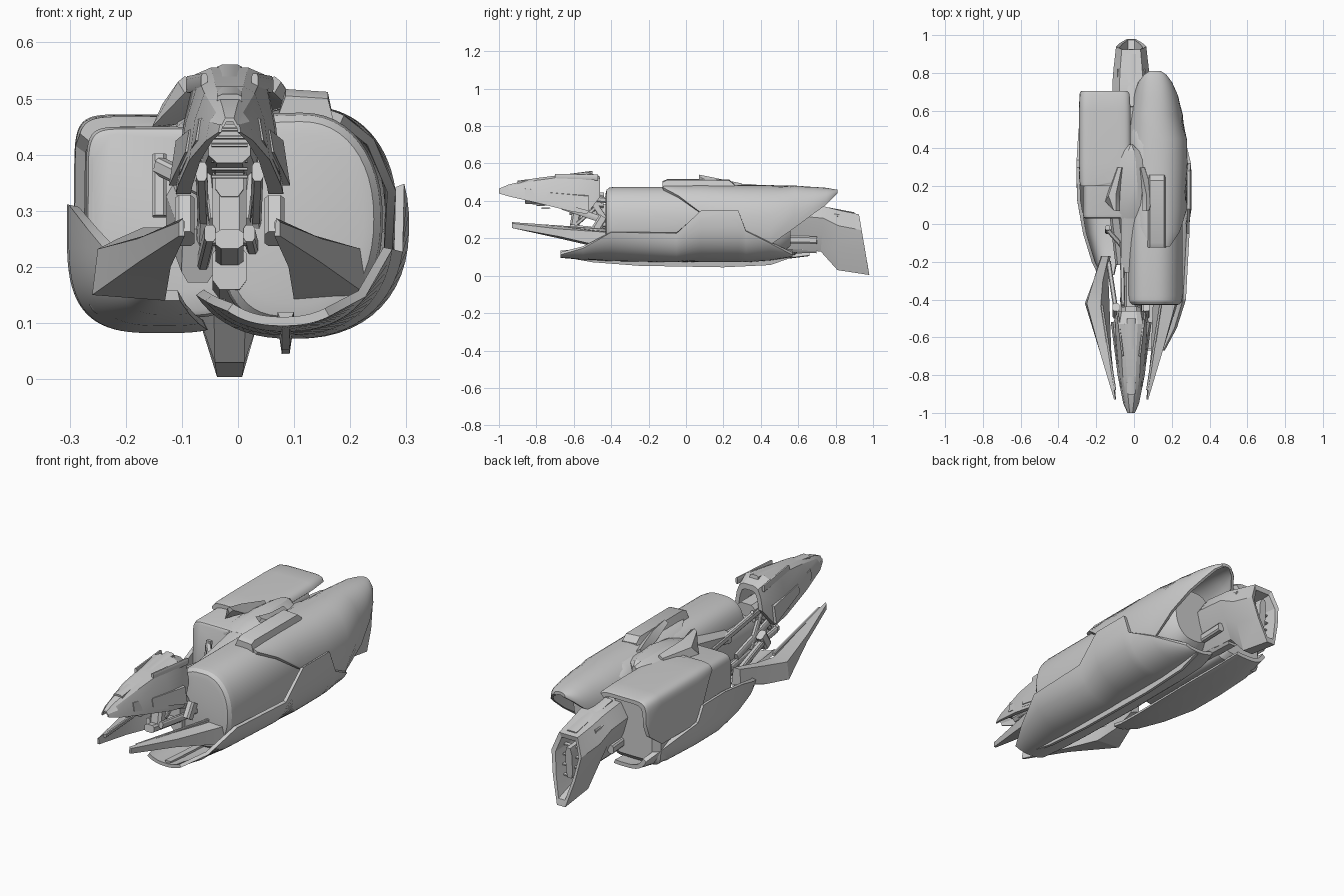
import bpy, bmesh, math
from mathutils import Vector

CX = -0.015  # symmetry line of the nose, prongs and tail


def loft(name, rings, caps=True, angle=30):
    """Skin a series of closed rings of 3D points."""
    bm = bmesh.new()
    vs = [[bm.verts.new(p) for p in r] for r in rings]
    n = len(rings[0])
    for a, b in zip(vs, vs[1:]):
        for i in range(n):
            j = (i + 1) % n
            bm.faces.new((a[i], a[j], b[j], b[i]))
    if caps:
        bm.faces.new(vs[0][::-1])
        bm.faces.new(vs[-1])
    bmesh.ops.recalc_face_normals(bm, faces=bm.faces[:])
    me = bpy.data.meshes.new(name)
    bm.to_mesh(me)
    bm.free()
    ob = bpy.data.objects.new(name, me)
    bpy.context.collection.objects.link(ob)
    bpy.ops.object.select_all(action='DESELECT')
    ob.select_set(True)
    bpy.context.view_layer.objects.active = ob
    bpy.ops.object.shade_smooth_by_angle(angle=math.radians(angle))
    return ob


def curve_pt(cx, cz, rx, rz, deg, n):
    c, s = math.cos(math.radians(deg)), math.sin(math.radians(deg))
    return (cx + rx * math.copysign(abs(c) ** (2 / n), c),
            cz + rz * math.copysign(abs(s) ** (2 / n), s))


def shell(name, rows, n=2.3, t=0.018, steps=24):
    """Thin curved cowling; rows are y, cx, cz, rx, rz, start and end angle."""
    rings = []
    for y, cx, cz, rx, rz, a0, a1 in rows:
        angs = [a0 + (a1 - a0) * i / steps for i in range(steps + 1)]
        out = [curve_pt(cx, cz, rx, rz, a, n) for a in angs]
        inn = [curve_pt(cx, cz, rx - t, rz - t, a, n) for a in reversed(angs)]
        rings.append([(x, y, z) for x, z in out + inn])
    return loft(name, rings)


def tube(name, rows, n=3, n_left=None, steps=48):
    """Solid rounded body; the left half may be squarer than the right."""
    def pt(row, a):
        return curve_pt(*row[1:], a, (n_left or n) if 90 < a < 270 else n)
    rings = []
    for row in rows:
        pts = [pt(row, 360 * i / steps) for i in range(steps)]
        rings.append([(x, row[0], z) for x, z in pts])
    return loft(name, rings)


def bar(name, p, q, w, h, taper=1.0):
    """Chamfered beam between two points."""
    p, q = Vector(p), Vector(q)
    d = (q - p).normalized()
    side = d.cross(Vector((0, 0, 1)))
    side = side.normalized() if side.length > 0.01 else Vector((1, 0, 0))
    up = side.cross(d)
    prof = [(1, .6), (.6, 1), (-.6, 1), (-1, .6), (-1, -.6), (-.6, -1), (.6, -1), (1, -.6)]
    return loft(name, [[c + side * a * w / 2 * k + up * b * h / 2 * k for a, b in prof]
                       for c, k in ((p, 1), (q, taper))])


# right tank with rounded ends
tube("right_tank", [(-.43, .112, .285, .112, .152), (-.425, .112, .285, .13, .174),
                    (-.41, .112, .285, .142, .186), (-.38, .112, .285, .146, .19),
                    (.42, .112, .285, .146, .19), (.5, .112, .285, .135, .175),
                    (.56, .112, .29, .10, .13)], n=2.2, n_left=3.2)

# right cowlings
shell("right_lower_cowling", [
    (-.67, .08, .26, .16, .165, -125, -62), (-.55, .085, .265, .175, .18, -135, -38),
    (-.4, .09, .27, .187, .192, -140, -9), (-.05, .095, .275, .202, .203, -145, -11),
    (.08, .1, .275, .205, .203, -145, 18), (.28, .1, .275, .205, .203, -145, 18),
    (.32, .1, .275, .203, .203, -145, -8), (.45, .095, .27, .196, .188, -140, -28),
    (.57, .09, .26, .165, .16, -120, -68)], t=.016)
shell("right_upper_cowling", [
    (-.12, .115, .285, .162, .2, 66, 96), (-.04, .115, .285, .165, .202, 42, 112),
    (.08, .116, .285, .168, .202, 12, 130), (.3, .118, .285, .166, .2, -22, 150),
    (.45, .12, .285, .16, .2, -34, 165), (.58, .118, .29, .14, .192, -8, 172),
    (.68, .115, .33, .118, .145, 0, 176), (.75, .112, .38, .09, .09, 0, 180),
    (.79, .112, .42, .06, .043, 0, 180), (.81, .112, .44, .03, .02, 0, 180)], t=.015)
# keel strip under the right cowling
loft("right_keel", [[(.07, y, zt), (.1, y, zt), (.092, y, zb), (.078, y, zb)]
                    for y, zt, zb in ((-.66, .12, .1), (-.5, .11, .072), (-.25, .1, .053),
                                      (.2, .1, .045), (.45, .11, .057), (.56, .12, .095))])
# top plate
loft("right_top_plate", [[(.068, y, .46), (.085, y, z), (.16, y, z - .005), (.172, y, .455)]
                         for y, z in ((-.125, .505), (-.1, .517), (.23, .515), (.26, .49))])

# left body: squared inner tank, upper and lower cowlings
tube("left_tank", [(.03, -.145, .28, .114, .157), (.035, -.145, .28, .122, .166),
                   (.05, -.145, .28, .126, .17), (.58, -.145, .28, .126, .17),
                   (.61, -.145, .28, .1, .14)], n=8)
shell("left_upper_cowling", [
    (.2, -.152, .3, .135, .168, 88, 150), (.23, -.152, .3, .139, .17, 55, 165),
    (.32, -.152, .3, .14, .172, 30, 182), (.6, -.152, .3, .14, .172, 30, 182),
    (.69, -.152, .3, .136, .17, 35, 180), (.705, -.152, .3, .128, .165, 45, 178)], n=7)
shell("left_lower_cowling", [
    (-.27, -.12, .26, .075, .12, 205, 275), (-.2, -.125, .265, .1, .15, 190, 282),
    (-.05, -.13, .27, .14, .175, 180, 285), (.13, -.135, .27, .167, .188, 175, 288),
    (.3, -.135, .27, .17, .188, 175, 288), (.34, -.135, .27, .169, .187, 183, 288),
    (.5, -.135, .27, .16, .185, 188, 288), (.66, -.13, .265, .13, .16, 212, 285)], n=3.2)

# nose cowl: inverted U that widens rearward
rings = []
for y, t, w, zt, zb in ((-1, .014, .02, .465, .44), (-.95, .024, .042, .487, .425),
                        (-.8, .045, .072, .522, .39), (-.62, .055, .092, .545, .345),
                        (-.53, .062, .096, .555, .33), (-.46, .05, .075, .53, .42)):
    zm = zb + (zt - zb) * .55
    half = [(w, zb), (w * .86, zm), (t, zt - .012), (t * .55, zt)]
    out = half + [(-x, z) for x, z in reversed(half)]
    inn = [(x * .72, zb + (z - zb) * .76) for x, z in reversed(out)]
    rings.append([(CX + x, y, z) for x, z in out + inn])
loft("nose_cowl", rings, angle=18)
bar("nose_ridge", (CX, -.9, .497), (CX, -.5, .55), .045, .022)
bar("nose_core", (CX, -.86, .42), (CX, -.44, .4), .075, .07, 1.3)
for i in range(7):
    bar("nose_grille", (CX - .032, -.9 + i * .025, .445 - i * .014),
        (CX + .032, -.9 + i * .025, .445 - i * .014), .05, .007)

# saddle fairing
loft("saddle_fairing", [[(CX - w, y, .42), (CX - w, y, zs), (CX - w * .35, y, zt),
                         (CX + w * .35, y, zt), (CX + w, y, zs), (CX + w, y, .42)]
                        for y, w, zs, zt in ((.03, .085, .43, .45), (.1, .095, .45, .475),
                                             (.22, .092, .46, .495), (.34, .068, .465, .49),
                                             (.39, .04, .465, .485), (.42, .01, .46, .47))],
     angle=20)
bar("saddle_seat", (CX, -.25, .36), (CX, .13, .44), .11, .06)

# parts repeated on both sides of the centre line
for s in (-1, 1):
    def m(x, y, z):
        return (CX + s * x, y, z)
    # front prong with its rail and joint
    loft("prong", [[m(.083, -.93, .287), m(.09, -.93, .28), m(.09, -.93, .255), m(.08, -.93, .255)],
                   [m(.12, -.68, .265), m(.165, -.68, .25), m(.16, -.68, .21), m(.105, -.68, .2)],
                   [m(.16, -.42, .235), m(.235, -.42, .232), m(.245, -.42, .15), m(.115, -.42, .14)],
                   [m(.15, -.3, .25), m(.2, -.3, .25), m(.2, -.3, .16), m(.12, -.3, .15)],
                   [m(.12, -.17, .27), m(.155, -.17, .27), m(.16, -.17, .2), m(.11, -.17, .18)]],
         angle=15)
    bar("prong_rail", m(.086, -.88, .275), m(.155, -.43, .243), .014, .016)
    bar("prong_joint", m(.08, -.48, .25), m(.08, -.44, .315), .035, .05)
    bar("prong_link", m(.08, -.46, .28), m(.12, -.2, .23), .025, .03)
    bar("fork_strut", m(.05, -.66, .37), m(.045, -.3, .25), .02, .035)
    bar("neck_strut", m(.04, -.55, .42), m(.05, -.1, .36), .022, .03)
    bar("lower_strut", m(.035, -.62, .26), m(.05, -.1, .2), .02, .03)
    bar("cross_brace", m(.03, -.58, .28), m(.045, -.42, .42), .014, .02)
    bar("rear_brace", m(.04, -.5, .4), m(.05, -.4, .25), .018, .03)
    # windscreen wing beside the saddle
    loft("saddle_wing", [[m(.06, .07, .53), m(.08, .07, .54), m(.092, .07, .53), m(.08, .07, .51)],
                         [m(.06, .16, .48), m(.08, .16, .522), m(.12, .15, .49), m(.138, .12, .45)],
                         [m(.04, .3, .46), m(.05, .3, .493), m(.07, .3, .48), m(.08, .3, .45)]])
    # layered cheek plates on the nose
    for k, (y, z) in enumerate(((-.86, .425), (-.74, .405))):
        w = .066 + k * .018
        loft("cheek_plate", [[m(w - .005, y, z), m(w - .012, y, z + .04),
                              m(w - .025, y, z + .04), m(w - .02, y, z)],
                             [m(w + .024, y + .22, z - .06), m(w + .012, y + .22, z + .02),
                              m(w - .015, y + .22, z + .03), m(w, y + .22, z - .06)]])
    bar("nose_blade", m(.045, -.7, .53), m(.072, -.47, .525), .012, .03)
    bar("tail_rail", m(.045, .3, .2), m(.07, .7, .19), .03, .04)
    bar("tail_vent", m(.066, .7, .335), m(.066, .82, .322), .02, .016)

# centre frame and handle
bar("centre_spine", (CX, -.48, .31), (CX, .6, .29), .08, .15)
bar("neck_tube", (CX, -.62, .36), (CX, -.1, .32), .05, .07)
bar("front_column", (CX, -.6, .24), (CX, -.58, .37), .06, .05)
bar("belly_beam", (CX, -.45, .2), (CX, .7, .16), .06, .08)
bar("lower_fork", (CX, -.66, .25), (CX, -.3, .2), .05, .035)
bar("handle_arm", (-.06, -.12, .34), (-.14, -.03, .38), .025, .03)
bar("handle_grip", (-.14, -.04, .29), (-.14, -.02, .4), .025, .025)
bar("side_frame", (-.07, -.2, .22), (-.1, .05, .3), .06, .1)


# hollow tail duct with slanted open end
def hexring(y_top, y_low, w, zt, zb):
    half = [(.28, 0), (.75, .4), (1, .74), (.62, 1)]
    prof = half + [(-a, b) for a, b in reversed(half)]
    return [(CX + a * w, y_low + (y_top - y_low) * b, zb + (zt - zb) * b) for a, b in prof]


loft("tail_duct", [hexring(.42, .42, .07, .36, .18), hexring(.6, .52, .1, .385, .14),
                   hexring(.74, .72, .1, .37, .13), hexring(.82, .81, .094, .35, .03),
                   hexring(.925, .98, .08, .328, .004), hexring(.92, .975, .062, .305, .035),
                   hexring(.8, .82, .055, .3, .09)], angle=15)
for i in range(4):
    z = .12 + i * .045
    bar("tail_grille", (CX - .05, .9 - i * .008, z), (CX + .05, .9 - i * .008, z), .02, .01)
bar("tail_ridge", (CX, .62, .385), (CX, .9, .332), .05, .014)
bar("tail_nozzle", (CX, .78, .2), (CX, .92, .19), .035, .15)
